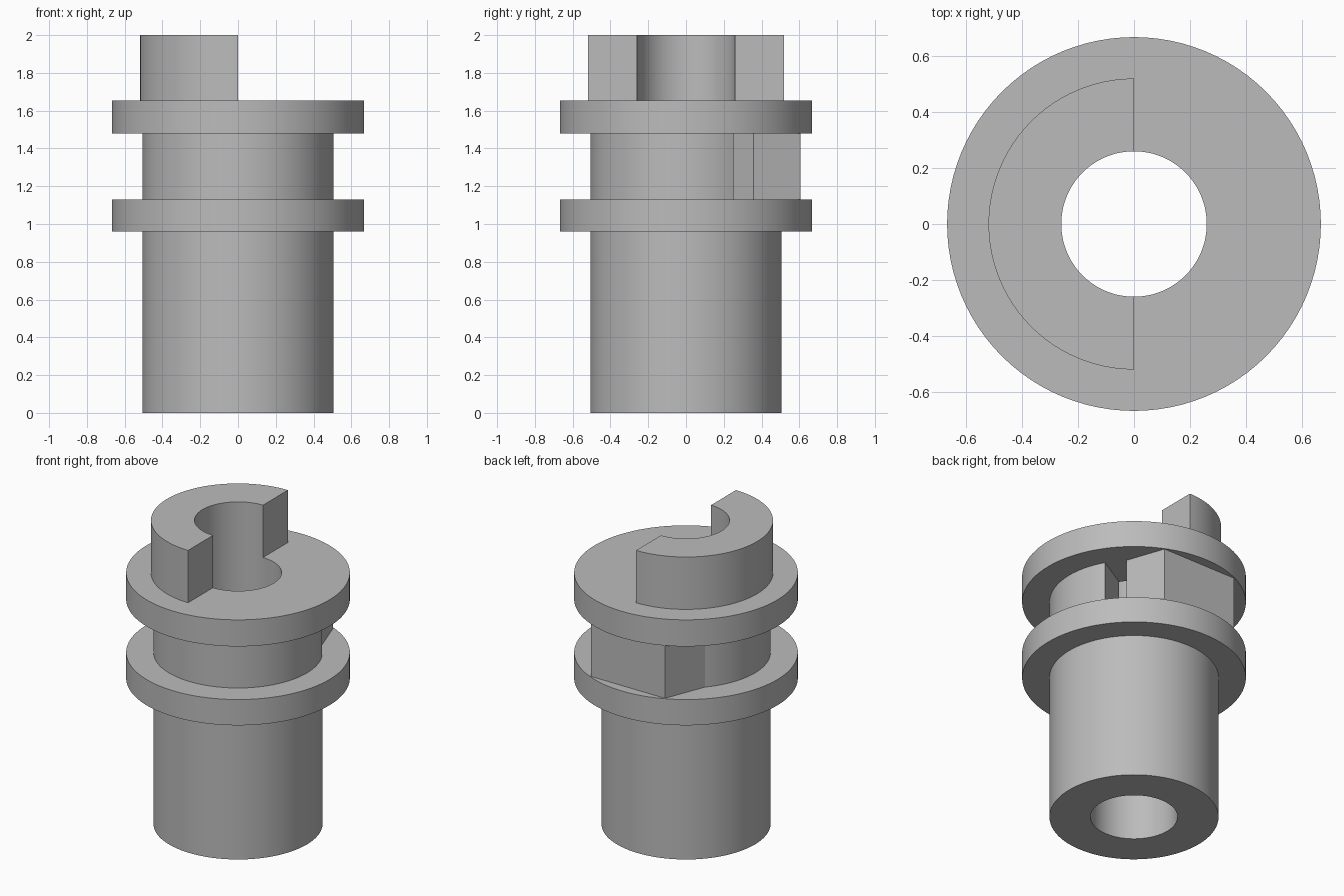
import bpy, bmesh, math

if "Cube" in bpy.data.objects:
    bpy.data.objects.remove(bpy.data.objects["Cube"], do_unlink=True)

SEG = 96
BORE, BODY, FLANGE, DOG = 0.26, 0.505, 0.668, 0.52

grey = bpy.data.materials.new("machined grey")
grey.use_nodes = True
colour = (0.5, 0.5, 0.5, 1)
grey.diffuse_color = colour
grey.node_tree.nodes["Principled BSDF"].inputs["Base Color"].default_value = colour


def finish(name, bm):
    bmesh.ops.recalc_face_normals(bm, faces=bm.faces)
    mesh = bpy.data.meshes.new(name)
    bm.to_mesh(mesh)
    bm.free()
    mesh.materials.append(grey)
    obj = bpy.data.objects.new(name, mesh)
    bpy.context.collection.objects.link(obj)
    bpy.ops.object.select_all(action="DESELECT")
    obj.select_set(True)
    bpy.context.view_layer.objects.active = obj
    bpy.ops.object.shade_smooth_by_angle(angle=math.radians(15))
    return obj


def lathe(name, profile):
    """Spin a closed (radius, z) profile around the vertical axis."""
    bm = bmesh.new()
    rings = []
    for i in range(SEG):
        a = math.tau * i / SEG
        rings.append([bm.verts.new((r * math.cos(a), r * math.sin(a), z)) for r, z in profile])
    n = len(profile)
    for i in range(SEG):
        a, b = rings[i], rings[(i + 1) % SEG]
        for j in range(n):
            k = (j + 1) % n
            bm.faces.new((a[j], b[j], b[k], a[k]))
    return finish(name, bm)


def arc(radius, start, end):
    steps = max(2, round(abs(end - start) * SEG / 360))
    angles = [math.radians(start + (end - start) * i / steps) for i in range(steps + 1)]
    return [(radius * math.cos(a), radius * math.sin(a)) for a in angles]


def prism(name, outline, z0, z1):
    """Extrude a closed plan outline between two heights."""
    bm = bmesh.new()
    base = bm.faces.new([bm.verts.new((x, y, z0)) for x, y in outline])
    top = bmesh.ops.extrude_face_region(bm, geom=[base], use_keep_orig=True)["geom"]
    bmesh.ops.translate(bm, vec=(0, 0, z1 - z0), verts=[v for v in top if isinstance(v, bmesh.types.BMVert)])
    return finish(name, bm)


# Sleeve with its lower flange
lathe("sleeve_and_lower_flange", [(BORE, 0), (BODY, 0), (BODY, 0.96), (FLANGE, 0.96),
                                  (FLANGE, 1.13), (BORE, 1.13)])

# Neck: ring with a flat-faced lobe at the back and a slot through to the bore
lobe = [(0.27, 0.605), (-0.27, 0.605)]
prism("slotted_neck", arc(BORE, 390, 45) + arc(BODY, 45, 45)[:1] + lobe + arc(BODY, 138, 390), 1.13, 1.48)

# Upper flange
lathe("upper_flange", [(BORE, 1.48), (FLANGE, 1.48), (FLANGE, 1.655), (BORE, 1.655)])

# Half-ring drive dog on top
prism("half_ring_dog", arc(DOG, 90, 270) + arc(BORE, 270, 90), 1.655, 2.0)
